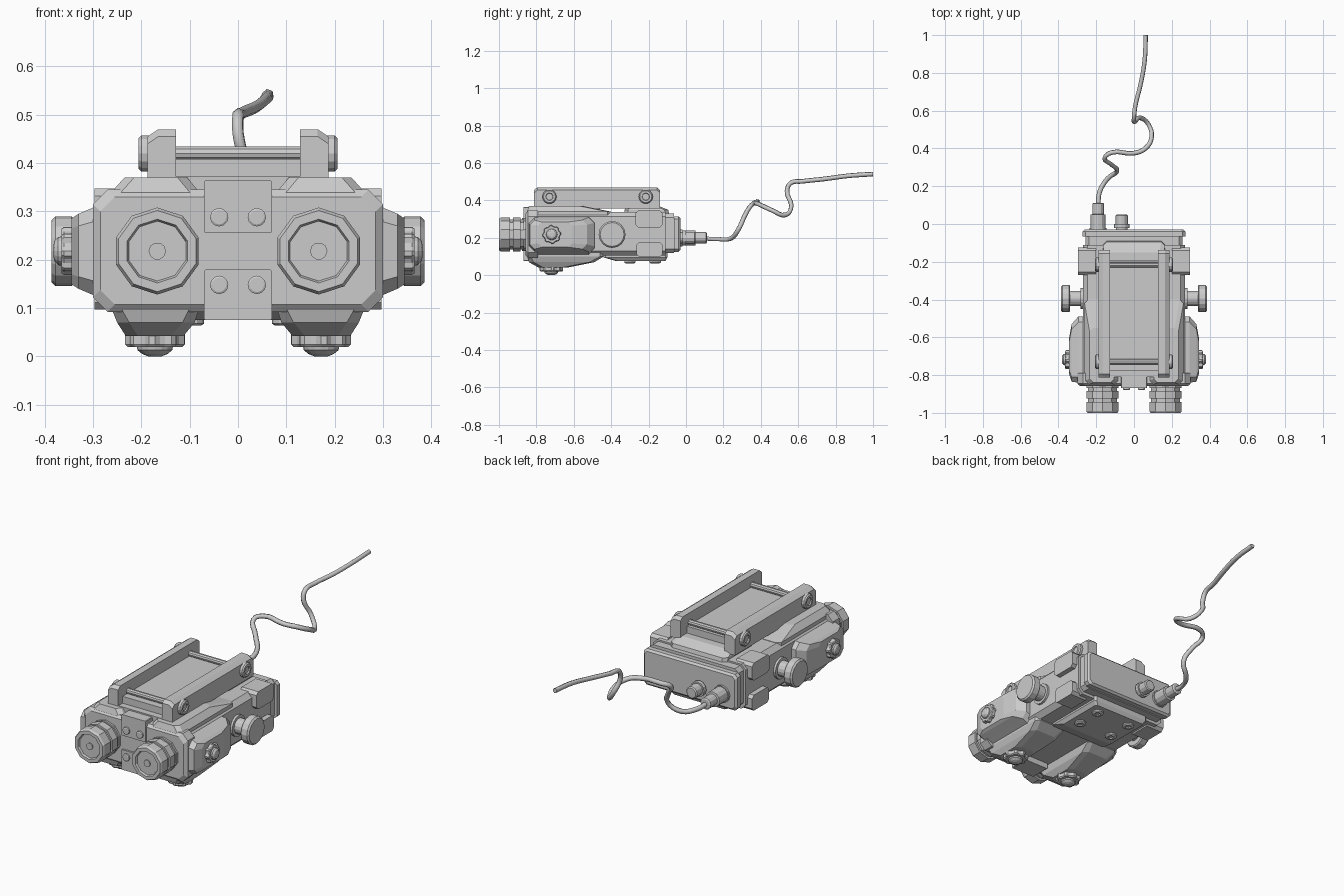
import bpy, bmesh, math
from mathutils import Vector


def place(axis, w, u, v):
    return {'x': (w, u, v), 'y': (u, w, v), 'z': (u, v, w)}[axis]


def skin(name, rings, mirror=False):
    """Bridge equal-length rings of points, cap both ends."""
    bm = bmesh.new()
    loops = [[bm.verts.new(p) for p in r] for r in rings]
    n = len(loops[0])
    for a, b in zip(loops, loops[1:]):
        for i in range(n):
            j = (i + 1) % n
            bm.faces.new((a[i], a[j], b[j], b[i]))
    bm.faces.new(loops[0][::-1])
    bm.faces.new(loops[-1])
    bmesh.ops.recalc_face_normals(bm, faces=bm.faces)
    me = bpy.data.meshes.new(name)
    bm.to_mesh(me)
    bm.free()
    ob = bpy.data.objects.new(name, me)
    bpy.context.collection.objects.link(ob)
    if mirror:
        ob.modifiers.new("mirror", 'MIRROR')
    return ob


def loft(name, axis, sections, mirror=False):
    """Chamfered rectangles (w, u0, u1, v0, v1, chamfer) stacked along an axis."""
    rings = []
    for w, a, b, c, d, k in sections:
        uv = [(a + k, c), (b - k, c), (b, c + k), (b, d - k),
              (b - k, d), (a + k, d), (a, d - k), (a, c + k)]
        rings.append([place(axis, w, u, v) for u, v in uv])
    return skin(name, rings, mirror)


def block(name, x0, x1, y0, y1, z0, z1, k=0.01, axis='y', mirror=False):
    r = {'x': (x0, x1, y0, y1, z0, z1), 'y': (y0, y1, x0, x1, z0, z1),
         'z': (z0, z1, x0, x1, y0, y1)}[axis]
    return loft(name, axis, [(r[0], *r[2:], k), (r[1], *r[2:], k)], mirror)


def lathe(name, axis, cu, cv, profile, n=16, mirror=False, tooth=1.0, phase=0.0):
    """Turned part: profile of (w, radius); tooth < 1 notches every other side."""
    rings = []
    for w, r in profile:
        ring = []
        for i in range(n):
            t = phase + 2 * math.pi * i / n
            q = r * (tooth if (i // 2) % 2 else 1.0)
            ring.append(place(axis, w, cu + q * math.cos(t), cv + q * math.sin(t)))
        rings.append(ring)
    return skin(name, rings, mirror)


# Main housing with front plate and stepped rear cap
block("main_housing", -0.27, 0.27, -0.82, -0.11, 0.105, 0.338, 0.025)
loft("front_plate", 'y', [(-0.858, -0.285, 0.285, 0.107, 0.33, 0.03),
                          (-0.845, -0.30, 0.30, 0.092, 0.345, 0.03),
                          (-0.79, -0.30, 0.30, 0.092, 0.345, 0.03)])
loft("rear_cap", 'y', [(-0.12, -0.258, 0.258, 0.12, 0.33, 0.02),
                       (-0.065, -0.258, 0.258, 0.12, 0.33, 0.02),
                       (-0.065, -0.272, 0.272, 0.125, 0.315, 0.015),
                       (-0.04, -0.272, 0.272, 0.125, 0.315, 0.015),
                       (-0.03, -0.262, 0.262, 0.135, 0.305, 0.015)])

# Lens barrels: grooved outside, recessed face, small centre emitter
lathe("lens_barrel", 'y', 0.167, 0.218,
      [(-0.80, 0.088), (-0.868, 0.088), (-0.868, 0.08), (-0.885, 0.08),
       (-0.885, 0.09), (-0.925, 0.09), (-0.925, 0.08), (-0.942, 0.08),
       (-0.942, 0.09), (-0.99, 0.09), (-1.0, 0.084), (-1.0, 0.066), (-0.99, 0.062)],
      10, True, phase=math.pi / 2)
lathe("lens_centre", 'y', 0.167, 0.218, [(-0.98, 0.018), (-0.996, 0.018)], 10, True)

# Centre clamps on the front with four screws
block("upper_front_clamp", -0.07, 0.07, -0.868, -0.66, 0.255, 0.365, 0.003)
block("lower_front_clamp", -0.07, 0.07, -0.868, -0.76, 0.075, 0.18, 0.003)
for z in (0.288, 0.148):
    lathe("front_screw", 'y', 0.039, z, [(-0.86, 0.019), (-0.876, 0.019), (-0.878, 0.015)],
          12, True)

# Tapered pods above, below and beside the lens bores
loft("top_pod", 'z', [(0.32, 0.08, 0.262, -0.85, -0.40, 0.02),
                      (0.34, 0.08, 0.262, -0.85, -0.40, 0.02),
                      (0.37, 0.105, 0.235, -0.84, -0.55, 0.02)], True)
loft("bottom_pod", 'z', [(0.13, 0.08, 0.262, -0.85, -0.44, 0.02),
                         (0.10, 0.08, 0.262, -0.85, -0.44, 0.02),
                         (0.07, 0.09, 0.25, -0.84, -0.49, 0.025),
                         (0.042, 0.113, 0.232, -0.79, -0.63, 0.025)], True)
loft("side_pod", 'x', [(0.25, -0.84, -0.49, 0.105, 0.315, 0.03),
                       (0.295, -0.84, -0.49, 0.125, 0.31, 0.03),
                       (0.33, -0.835, -0.53, 0.14, 0.295, 0.025),
                       (0.345, -0.79, -0.61, 0.15, 0.285, 0.02)], True)

# Notched adjuster dials with domed slotted centres
for name, axis, cu, cv, base, s, r in (("bottom_dial", 'z', 0.172, -0.72, 0.045, -1, 0.062),
                                       ("side_dial", 'x', -0.718, 0.218, 0.34, 1, 0.05)):
    lathe(name, axis, cu, cv, [(base, r), (base + s * 0.02, r), (base + s * 0.025, r * 0.92)],
          32, True, 0.88)
    lathe(name + "_dome", axis, cu, cv, [(base + s * 0.02, r * 0.62), (base + s * 0.032, r * 0.58),
          (base + s * 0.040, r * 0.42), (base + s * (0.045 if s < 0 else 0.042), r * 0.22)], 16, True)

# Large side knobs
lathe("side_knob", 'x', -0.395, 0.218,
      [(0.26, 0.055), (0.282, 0.055), (0.282, 0.04), (0.338, 0.04), (0.338, 0.066),
       (0.344, 0.072), (0.378, 0.072), (0.386, 0.064)], 16, True)

# Rear corner clips wrapping the housing
block("upper_corner_clip", 0.20, 0.297, -0.27, -0.125, 0.255, 0.347, 0.015, 'x', True)
block("lower_corner_clip", 0.20, 0.297, -0.265, -0.125, 0.097, 0.178, 0.015, 'x', True)

# Bottom battery plate with four bolts
loft("bottom_plate", 'z', [(0.12, -0.17, 0.17, -0.44, -0.10, 0.01),
                           (0.095, -0.17, 0.17, -0.44, -0.10, 0.01),
                           (0.075, -0.155, 0.155, -0.37, -0.11, 0.01)])
for y in (-0.30, -0.165):
    lathe("bottom_bolt", 'z', 0.10, y, [(0.085, 0.03), (0.068, 0.03), (0.064, 0.024),
          (0.064, 0.014), (0.07, 0.012)], 12, True)

# Top mount: feet, side rails with chamfered tops, recessed plate, cross rods, bolts
block("front_mount_foot", -0.16, 0.16, -0.81, -0.46, 0.33, 0.372, 0.01)
loft("rear_mount_foot", 'z', [(0.33, -0.165, 0.165, -0.33, -0.09, 0.02),
                              (0.35, -0.165, 0.165, -0.33, -0.095, 0.02),
                              (0.372, -0.155, 0.155, -0.31, -0.15, 0.02)])
rail = [(0.128, 0.358), (0.187, 0.358), (0.187, 0.455), (0.165, 0.47), (0.128, 0.47)]
skin("mount_rail", [[(x, y, z if z < 0.4 else z - dz) for x, z in rail]
     for y, dz in ((-0.812, 0.015), (-0.795, 0), (-0.155, 0), (-0.138, 0.015))], True)
block("mount_plate", -0.135, 0.135, -0.775, -0.19, 0.362, 0.408, 0.006)
for y in (-0.73, -0.215):
    lathe("mount_rod", 'x', y, 0.42, [(-0.14, 0.015), (0.14, 0.015)], 10)
    lathe("mount_bolt", 'x', y, 0.42, [(0.17, 0.038), (0.20, 0.038), (0.206, 0.032),
          (0.206, 0.02), (0.20, 0.018)], 14, True)

# Rear connector for the cable and a capped socket
lathe("cable_connector", 'y', -0.19, 0.2,
      [(-0.05, 0.045), (-0.02, 0.045), (-0.02, 0.04), (0.05, 0.04), (0.052, 0.03),
       (0.108, 0.03), (0.112, 0.024)], 12)
lathe("socket_cap", 'y', -0.065, 0.2,
      [(-0.05, 0.03), (-0.02, 0.03), (-0.02, 0.04), (0.0, 0.04), (0.0, 0.032),
       (0.045, 0.032), (0.05, 0.026)], 12)

# Winding cable
path = [(-0.19, 0.09, 0.197), (-0.182, 0.17, 0.193), (-0.14, 0.24, 0.197),
        (-0.09, 0.28, 0.245), (-0.12, 0.315, 0.32), (-0.155, 0.35, 0.375),
        (-0.12, 0.378, 0.392), (0.0, 0.375, 0.385), (0.06, 0.40, 0.375),
        (0.093, 0.46, 0.347), (0.075, 0.53, 0.322), (0.03, 0.563, 0.37),
        (0.002, 0.54, 0.45), (0.0, 0.56, 0.493), (0.006, 0.62, 0.502),
        (0.035, 0.74, 0.515), (0.057, 0.87, 0.532), (0.062, 1.0, 0.541)]
cu = bpy.data.curves.new("cable", 'CURVE')
cu.dimensions = '3D'
cu.bevel_depth = 0.0125
cu.bevel_resolution = 1
cu.resolution_u = 4
cu.use_fill_caps = True
sp = cu.splines.new('BEZIER')
sp.bezier_points.add(len(path) - 1)
for p, co in zip(sp.bezier_points, path):
    p.co = Vector(co)
    p.handle_left_type = p.handle_right_type = 'AUTO'
cable = bpy.data.objects.new("cable", cu)
bpy.context.collection.objects.link(cable)
bpy.context.view_layer.objects.active = cable
cable.select_set(True)
bpy.ops.object.convert(target='MESH')
